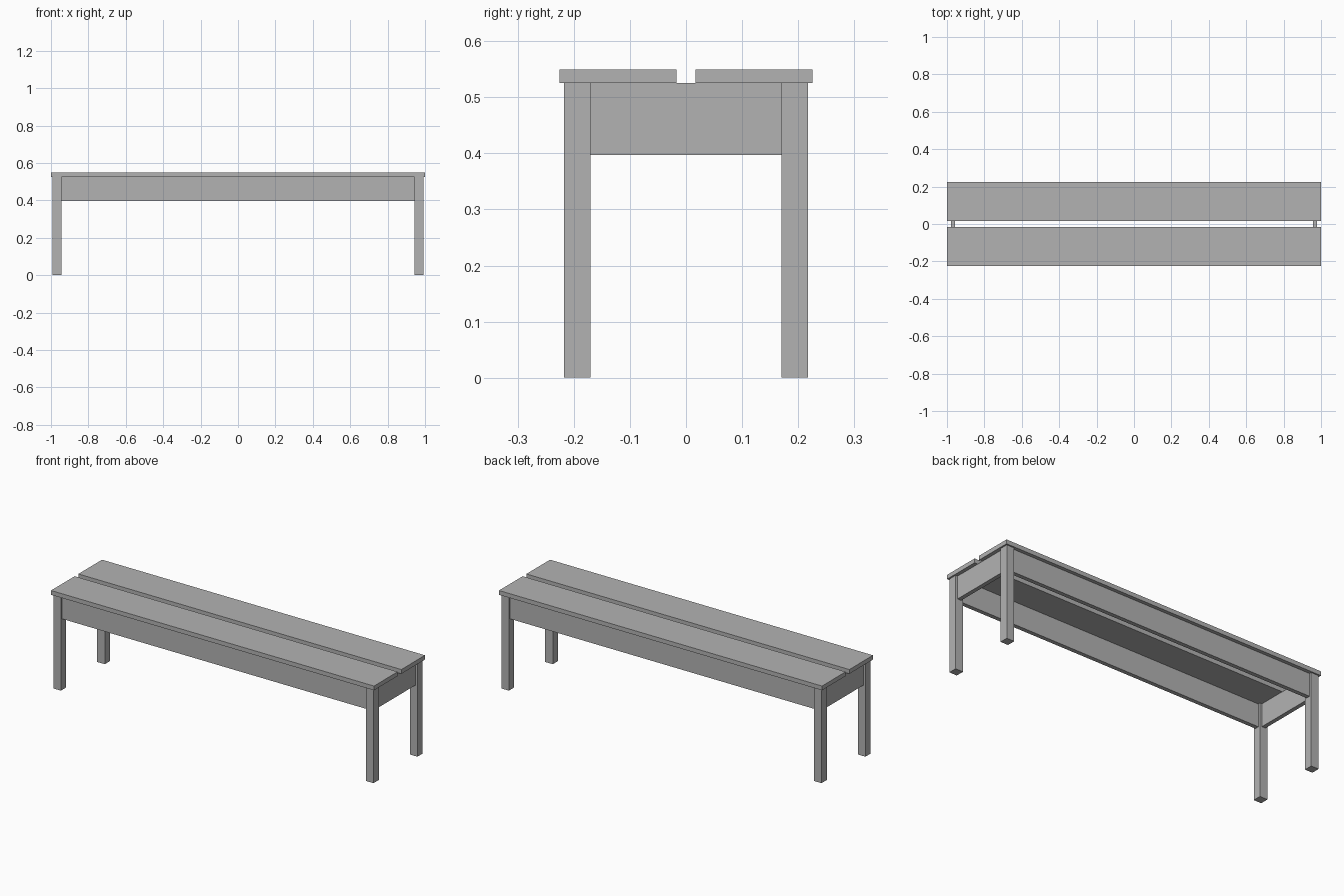
import bpy

cube = bpy.data.objects.get("Cube")
if cube:
    bpy.data.objects.remove(cube, do_unlink=True)

grey = bpy.data.materials.new("plain grey")
grey.use_nodes = True
colour = (0.45, 0.45, 0.45, 1)
grey.diffuse_color = colour
grey.node_tree.nodes["Principled BSDF"].inputs["Base Color"].default_value = colour


def box(name, centre, size):
    bpy.ops.mesh.primitive_cube_add(size=1, location=centre)
    ob = bpy.context.object
    ob.name = name
    ob.scale = size
    bpy.ops.object.transform_apply(location=False, rotation=False, scale=True)
    ob.data.materials.append(grey)
    return ob


LEG = 0.047            # leg thickness
LEG_X, LEG_Y = 0.968, 0.194
SEAT_Z = 0.525         # underside of the seat planks
TOP_Z = 0.549
RAIL_Z = 0.397         # lower edge of the rails
RAIL = 0.023           # rail thickness
rail_mid, rail_h = (SEAT_Z + RAIL_Z) / 2, SEAT_Z - RAIL_Z

for y_side, depth in ((-1, "front"), (1, "back")):
    # Seat plank and long rail
    box(f"{depth}_seat_plank", (0, y_side * 0.121, (SEAT_Z + TOP_Z) / 2),
        (2, 0.209, TOP_Z - SEAT_Z))
    box(f"{depth}_rail", (0, y_side * LEG_Y, rail_mid),
        (2 * LEG_X - LEG, RAIL, rail_h))
    # Legs
    for x_side, side in ((-1, "right"), (1, "left")):
        box(f"{depth}_{side}_leg", (x_side * LEG_X, y_side * LEG_Y, SEAT_Z / 2),
            (LEG, LEG, SEAT_Z))

# Short end rails
for x_side, side in ((-1, "right"), (1, "left")):
    box(f"{side}_end_rail", (x_side * LEG_X, 0, rail_mid),
        (RAIL, 2 * LEG_Y - LEG, rail_h))
